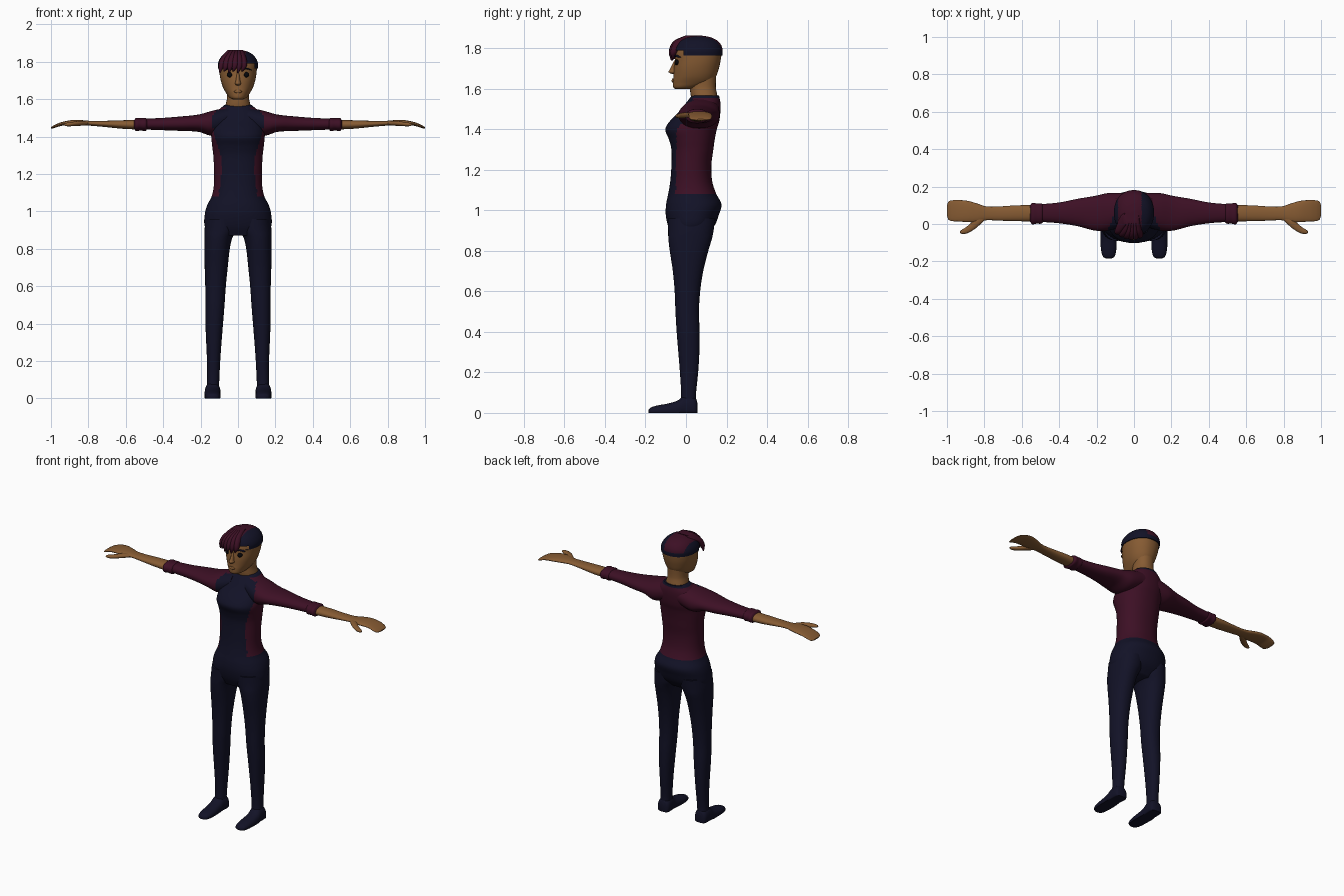
import bpy, bmesh, math


def material(name, rgb):
    m = bpy.data.materials.new(name)
    m.diffuse_color = (*rgb, 1)
    return m


SKIN = material("skin", (0.24, 0.105, 0.033))
MAROON = material("maroon", (0.046, 0.005, 0.018))
NAVY = material("navy", (0.006, 0.006, 0.020))
BLACK = material("black", (0.002, 0.002, 0.003))


def interpolate(rows, sub):
    """Smooth curve through rows of numbers; column 0 is the axis position."""
    def slope(i, k):
        a, b = rows[max(i - 1, 0)], rows[min(i + 1, len(rows) - 1)]
        return (b[k] - a[k]) / (b[0] - a[0])
    out = []
    for i in range(len(rows) - 1):
        p, q = rows[i], rows[i + 1]
        h = q[0] - p[0]
        for s in range(sub):
            t = s / sub
            row = [p[0] + h * t]
            for k in range(1, len(p)):
                row.append((2*t**3 - 3*t*t + 1) * p[k] + (t**3 - 2*t*t + t) * h * slope(i, k)
                           + (3*t*t - 2*t**3) * q[k] + (t**3 - t*t) * h * slope(i + 1, k))
            out.append(row)
    return out + [list(rows[-1])]


def loft(name, axis, rows, mats, rule=None, keep=None, n=48, sub=5, power=2.2, mirror=False, floor=False):
    """Rounded sections along an axis; each row is position, min/max of the two other axes."""
    others = [a for a in range(3) if a != axis]
    bm = bmesh.new()
    rings = []
    for t, a0, a1, b0, b1 in interpolate(rows, sub):
        ring = []
        for j in range(n):
            ang = 2 * math.pi * j / n
            c, s = math.cos(ang), math.sin(ang)
            co = [0, 0, 0]
            co[axis] = t
            co[others[0]] = (a0 + a1) / 2 + (a1 - a0) / 2 * math.copysign(abs(c) ** (2 / power), c)
            co[others[1]] = (b0 + b1) / 2 + (b1 - b0) / 2 * math.copysign(abs(s) ** (2 / power), s)
            if floor:
                co[2] = max(co[2], 0)
            ring.append(bm.verts.new(co))
        rings.append(ring)
    for r, q in zip(rings, rings[1:]):
        for j in range(n):
            bm.faces.new((r[j], r[(j + 1) % n], q[(j + 1) % n], q[j]))
    bm.faces.new(rings[0])
    bm.faces.new(rings[-1])
    bmesh.ops.recalc_face_normals(bm, faces=bm.faces)
    if keep:
        drop = [f for f in bm.faces if not keep(f.calc_center_median())]
        bmesh.ops.delete(bm, geom=drop, context='FACES')
    for f in bm.faces:
        f.smooth = True
        if rule:
            f.material_index = rule(f.calc_center_median())
    me = bpy.data.meshes.new(name)
    bm.to_mesh(me)
    bm.free()
    for m in mats:
        me.materials.append(m)
    ob = bpy.data.objects.new(name, me)
    bpy.context.collection.objects.link(ob)
    bpy.context.view_layer.objects.active = ob
    bpy.ops.object.select_all(action='DESELECT')
    ob.select_set(True)
    bpy.ops.object.shade_smooth_by_angle(angle=math.radians(50))
    if mirror:
        ob.modifiers.new("mirror", 'MIRROR')
    return ob


def upright(rows):
    """Rows of height, half width, front, back."""
    return [(z, -w, w, f, b) for z, w, f, b in rows]


# Shirt colouring: navy front panel, trousers and collar, maroon elsewhere
PANEL = [(1.08, .105), (1.2, .088), (1.3, .092), (1.4, .125), (1.5, .145), (1.57, .09)]


def shirt(c):
    if c.z < 1.085 or c.z > 1.555 and abs(c.x) < .1:
        return 1
    for (z0, b0), (z1, b1) in zip(PANEL, PANEL[1:]):
        if z0 <= c.z < z1:
            return int(c.y < .035 and abs(c.x) < b0 + (b1 - b0) * (c.z - z0) / (z1 - z0))
    return 0


# Torso and hips
loft("torso", 2, upright([
    (.87, .14, -.065, .09), (.92, .177, -.088, .138), (.98, .178, -.1, .163),
    (1.03, .166, -.098, .175), (1.08, .141, -.088, .15), (1.14, .129, -.078, .13),
    (1.22, .128, -.072, .125), (1.3, .132, -.072, .135), (1.35, .138, -.084, .142),
    (1.4, .143, -.102, .152), (1.44, .142, -.08, .164), (1.49, .135, -.032, .17),
    (1.53, .115, 0, .17), (1.568, .074, .03, .163)]),
    [MAROON, NAVY], shirt, n=80, sub=6)

# Sleeves, cuffs, forearms with hands, thumbs
loft("sleeve", 0, [
    (.05, -.01, .165, 1.43, 1.558), (.14, -.035, .165, 1.405, 1.537), (.21, -.035, .15, 1.425, 1.518),
    (.3, -.012, .135, 1.43, 1.508), (.4, .004, .115, 1.434, 1.5), (.51, .012, .105, 1.438, 1.495)],
    [MAROON, NAVY], shirt, sub=8, mirror=True)
loft("cuff", 0, [
    (.485, .012, .102, 1.44, 1.492), (.495, .002, .11, 1.43, 1.5), (.52, .002, .11, 1.432, 1.499),
    (.545, -.002, .112, 1.43, 1.499), (.555, .012, .1, 1.44, 1.488)], [MAROON], n=32, mirror=True)
loft("forearm_and_hand", 0, [
    (.52, .014, .1, 1.437, 1.489), (.62, .015, .1, 1.442, 1.487), (.72, .018, .094, 1.452, 1.484),
    (.79, .02, .094, 1.458, 1.484), (.84, .01, .11, 1.459, 1.488), (.89, .01, .124, 1.46, 1.488),
    (.94, .014, .128, 1.458, 1.478), (.975, .016, .126, 1.448, 1.465), (.993, .025, .118, 1.443, 1.455),
    (1.0, .045, .1, 1.444, 1.45)], [SKIN], n=32, mirror=True)
loft("thumb", 0, [
    (.8, .02, .05, 1.462, 1.48), (.84, -.018, .035, 1.458, 1.484), (.875, -.042, .002, 1.456, 1.48),
    (.9, -.052, -.018, 1.455, 1.476), (.922, -.052, -.032, 1.456, 1.472), (.93, -.047, -.039, 1.46, 1.467)],
    [SKIN], n=20, mirror=True)

# Legs and feet
loft("leg", 2, [
    (.05, .102, .168, -.025, .05), (.1, .1, .166, -.024, .05), (.2, .095, .166, -.03, .06),
    (.3, .088, .17, -.038, .066), (.4, .08, .174, -.046, .067), (.5, .072, .174, -.052, .064),
    (.6, .065, .175, -.056, .07), (.7, .055, .178, -.065, .085), (.8, .044, .18, -.08, .11),
    (.86, .03, .18, -.087, .128), (.9, .008, .179, -.088, .136), (.96, .005, .172, -.09, .145)],
    [NAVY], n=40, mirror=True)
loft("foot", 1, [
    (-.185, .122, .148, -.004, .016), (-.175, .105, .165, -.01, .026), (-.14, .095, .176, -.016, .037),
    (-.09, .093, .179, -.02, .046), (-.04, .095, .18, -.025, .062), (-.01, .095, .178, -.03, .085),
    (.03, .093, .177, -.03, .085), (.05, .1, .17, -.025, .07), (.056, .115, .155, -.01, .05)],
    [NAVY], n=32, mirror=True, floor=True)

# Neck and head
loft("neck", 2, upright([
    (1.54, .074, .03, .16), (1.575, .065, .022, .153), (1.61, .058, .02, .147), (1.68, .06, .02, .15)]), [SKIN])
loft("head", 2, upright([
    (1.598, .025, -.05, .02), (1.606, .043, -.062, .06), (1.63, .062, -.065, .125),
    (1.66, .079, -.062, .148), (1.7, .092, -.06, .162), (1.74, .099, -.055, .171),
    (1.78, .1, -.052, .174), (1.82, .085, -.034, .158), (1.845, .052, .005, .12),
    (1.853, .02, .04, .08)]), [SKIN], n=56, power=2.15)
loft("nose", 2, upright([
    (1.672, .008, -.068, -.03), (1.682, .016, -.086, -.03), (1.695, .013, -.08, -.03),
    (1.74, .007, -.058, -.03)]), [SKIN], n=20)
loft("lips", 2, upright([
    (1.632, .012, -.068, -.04), (1.64, .022, -.071, -.04), (1.65, .012, -.068, -.04)]), [SKIN], n=20)

# Eyes and brows
loft("eye", 2, [
    (1.717, .039, .049, -.05, -.03), (1.722, .032, .056, -.055, -.03), (1.731, .03, .06, -.056, -.03),
    (1.74, .034, .056, -.053, -.03), (1.744, .041, .049, -.05, -.03)], [BLACK], n=20, mirror=True)
loft("brow", 0, [
    (.02, -.058, -.04, 1.756, 1.761), (.045, -.055, -.038, 1.76, 1.768), (.072, -.041, -.025, 1.754, 1.758)],
    [NAVY], n=12, mirror=True)

# Close-cropped hair: maroon crown over navy sides
loft("hair_cap", 2, upright([
    (1.765, .106, -.06, .18), (1.79, .107, -.06, .181), (1.815, .098, -.052, .174),
    (1.84, .077, -.03, .152), (1.856, .046, .005, .115), (1.863, .015, .04, .075)]), [NAVY, MAROON],
    rule=lambda c: int(-.085 < c.x < .04 and (c.z > 1.79 or c.y < 0) or c.z > 1.85 and c.x < .04),
    keep=lambda c: c.y > -.012 or c.z > 1.79, n=72, sub=6, power=2.15)

# Swept fringe strands
for i in range(6):
    x = -.088 + .024 * i
    tip = 1.74 + .008 * (i % 2)
    bow = .03 * (abs(x + .01) / .08) ** 2
    loft(f"fringe_strand_{i + 1}", 2, [
        (tip, x - .012, x - .006, -.076 + bow, -.068 + bow),
        (1.775, x - .016, x + .014, -.085 + bow, -.055 + bow),
        (1.81, x * .9 - .018, x * .9 + .018, -.078 + bow, -.03 + bow),
        (1.84, x * .7 - .016, x * .7 + .016, -.055 + bow, .02 + bow),
        (1.864, x * .5 - .01, x * .5 + .01, 0, .06)], [MAROON], n=16)
